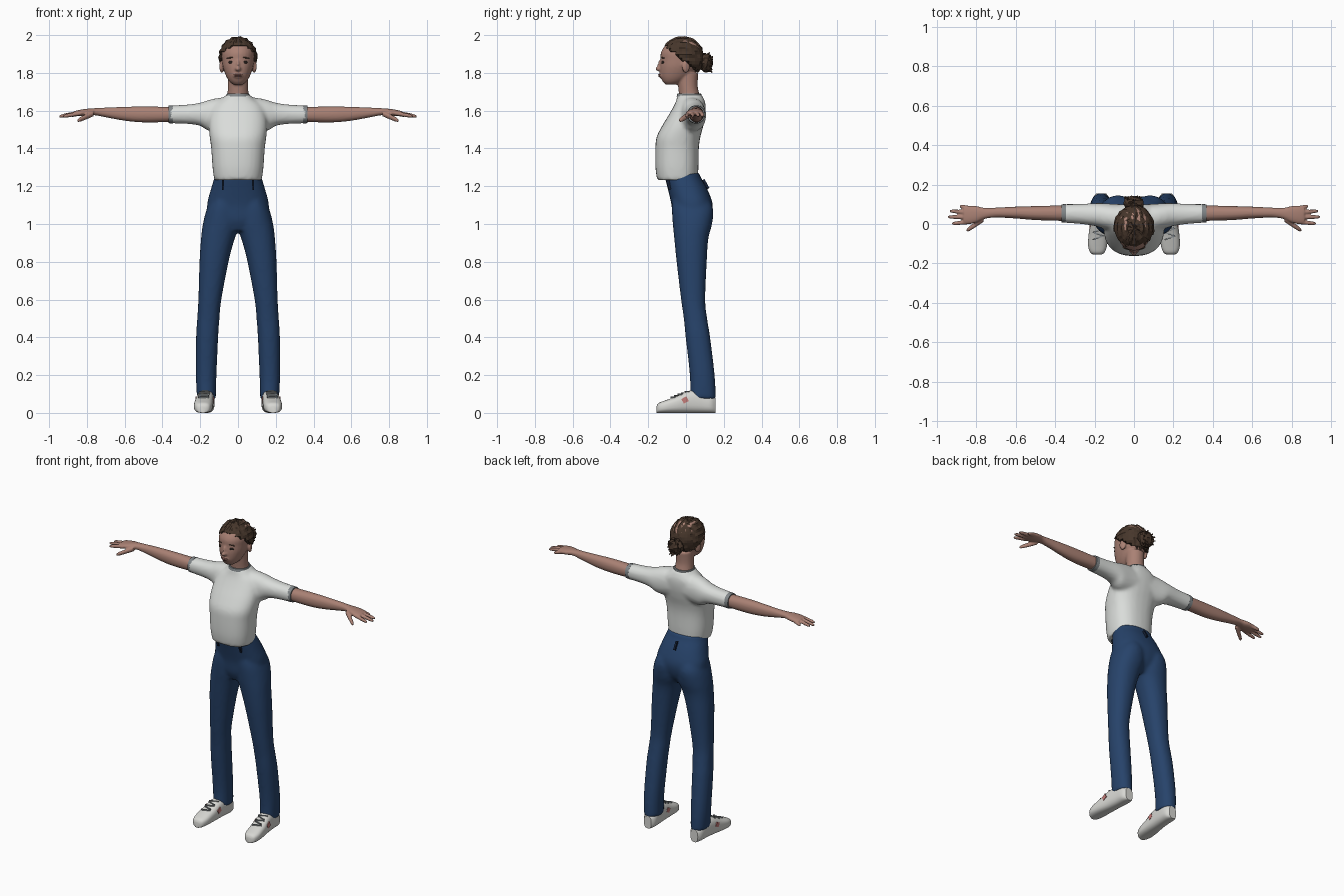
import bpy, bmesh, math, random
from mathutils import Vector, Matrix

if "Cube" in bpy.data.objects:
    bpy.data.objects.remove(bpy.data.objects["Cube"])

random.seed(4)


def material(name, rgb):
    m = bpy.data.materials.new(name)
    m.diffuse_color = (*rgb, 1)
    m.use_nodes = True
    m.node_tree.nodes["Principled BSDF"].inputs["Base Color"].default_value = m.diffuse_color
    return m


SKIN = material("skin", (0.40, 0.22, 0.175))
LIP = material("lips", (0.27, 0.12, 0.10))
DARK = material("dark_eye", (0.02, 0.014, 0.012))
HAIR = material("brown_hair", (0.062, 0.037, 0.024))
SHIRT = material("white_cotton", (0.70, 0.72, 0.70))
TRIM = material("grey_trim", (0.22, 0.24, 0.25))
DENIM = material("blue_denim", (0.02, 0.056, 0.145))
NAVY = material("dark_navy", (0.007, 0.014, 0.035))
SHOE = material("shoe_white", (0.68, 0.68, 0.65))
PINK = material("pink_accent", (0.55, 0.20, 0.19))


def smooth_rings(rings, steps):
    """Catmull-Rom interpolation between cross-sections."""
    out = []
    for i in range(len(rings) - 1):
        p = [rings[max(i - 1, 0)], rings[i], rings[i + 1], rings[min(i + 2, len(rings) - 1)]]
        for k in range(steps):
            t = k / steps
            out.append([0.5 * (2 * b + (c - a) * t + (2 * a - 5 * b + 4 * c - d) * t * t
                               + (3 * b - a - 3 * c + d) * t ** 3) for a, b, c, d in zip(*p)])
    return out + [list(rings[-1])]


def loft(bm, rings, axis="z", side=1, power=2.0, n=28, steps=4):
    """Each ring: position on axis, then min and max on the two other axes."""
    loops = []
    for pos, a0, a1, b0, b1 in smooth_rings(rings, steps):
        loop = []
        for k in range(n):
            t = 2 * math.pi * k / n
            c, s = math.cos(t), math.sin(t)
            a = (a0 + a1) / 2 + (a1 - a0) / 2 * math.copysign(abs(c) ** (2 / power), c)
            b = (b0 + b1) / 2 + (b1 - b0) / 2 * math.copysign(abs(s) ** (2 / power), s)
            x, y, z = {"z": (a, b, pos), "x": (pos, a, b), "y": (a, pos, b)}[axis]
            loop.append(bm.verts.new((x * side, y, z)))
        loops.append(loop)
    for l0, l1 in zip(loops, loops[1:]):
        for k in range(n):
            bm.faces.new((l0[k], l0[(k + 1) % n], l1[(k + 1) % n], l1[k]))
    bm.faces.new(loops[0])
    bm.faces.new(loops[-1])


def centred(rings):
    """Rings given as z, half width, y front, y back."""
    return [(z, -w, w, f, b) for z, w, f, b in rings]


def ball(bm, centre, radii, rot=None, detail=12):
    m = Matrix.Translation(centre) @ (rot or Matrix()) @ Matrix.Diagonal((*radii, 1))
    return bmesh.ops.create_uvsphere(bm, u_segments=detail * 2, v_segments=detail, radius=1, matrix=m)["verts"]


def box(bm, centre, size, rot=None):
    m = Matrix.Translation(centre) @ (rot or Matrix()) @ Matrix.Diagonal((*size, 1))
    bmesh.ops.create_cube(bm, size=1, matrix=m)


def finish(name, bm, mat, voxel=0, smooth=True, relax=4):
    bmesh.ops.recalc_face_normals(bm, faces=bm.faces[:])
    me = bpy.data.meshes.new(name)
    bm.to_mesh(me)
    bm.free()
    me.materials.append(mat)
    for p in me.polygons:
        p.use_smooth = smooth
    if smooth:
        me.set_sharp_from_angle(angle=math.radians(50))
    ob = bpy.data.objects.new(name, me)
    bpy.context.collection.objects.link(ob)
    if voxel:  # fuse overlapping volumes into one skin
        r = ob.modifiers.new("fuse", "REMESH")
        r.mode, r.voxel_size, r.use_smooth_shade = "VOXEL", voxel, True
        s = ob.modifiers.new("relax", "SMOOTH")
        s.factor, s.iterations = 0.5, relax
    return ob


# Shirt: torso with both sleeves
bm = bmesh.new()
loft(bm, centred([(1.232, .126, -.153, .062), (1.30, .135, -.162, .066), (1.40, .142, -.162, .068),
                  (1.46, .15, -.156, .076), (1.52, .155, -.126, .092), (1.58, .15, -.09, .103),
                  (1.63, .13, -.062, .104), (1.66, .09, -.05, .096), (1.686, .06, -.044, .082)]), power=2.4)
for s in (1, -1):
    loft(bm, [(.04, -.04, .10, 1.50, 1.665), (.10, -.036, .102, 1.49, 1.668), (.16, -.022, .106, 1.495, 1.655),
              (.20, -.01, .106, 1.52, 1.642), (.27, .0, .102, 1.53, 1.632), (.365, .007, .101, 1.533, 1.627)],
         "x", s, 2.2)
finish("shirt", bm, SHIRT, 0.011)

# Grey collar and sleeve cuffs
bm = bmesh.new()
loft(bm, centred([(1.674, .064, -.05, .084), (1.690, .059, -.046, .08)]), power=2.2, steps=1)
finish("collar", bm, TRIM)
for s, label in ((1, "left"), (-1, "right")):
    bm = bmesh.new()
    loft(bm, [(.345, .007, .101, 1.532, 1.628), (.369, .009, .1, 1.534, 1.626)], "x", s, 2.2, steps=1)
    finish(label + "_cuff", bm, TRIM)

# Trousers: hips with both legs
bm = bmesh.new()
loft(bm, centred([(.965, .07, -.045, .09), (1.02, .15, -.068, .128), (1.10, .164, -.077, .142),
                  (1.18, .145, -.095, .115), (1.25, .124, -.112, .077), (1.272, .12, -.11, .073)]), power=2.3)
for s in (1, -1):
    loft(bm, [(.075, .117, .217, .022, .158), (.2, .114, .223, .02, .152), (.4, .105, .222, -.002, .128),
              (.5, .098, .216, -.012, .112), (.6, .088, .21, -.026, .102), (.8, .05, .204, -.05, .11),
              (.92, .018, .196, -.062, .118), (1.0, -.01, .186, -.07, .138), (1.08, -.005, .165, -.075, .144),
              (1.15, .01, .13, -.07, .11)], "z", s, 2.2)
finish("trousers", bm, DENIM, 0.011)

# Belt loops
bm = bmesh.new()
for x, y in ((.08, -.09), (-.08, -.09), (0, .103)):
    box(bm, (x, y, 1.21), (.012, .018, .055), Matrix.Rotation(.3 if y < 0 else .5, 4, "X"))
finish("belt_loops", bm, NAVY, smooth=False)

# Arms with palm, fingers and thumb
fingers = [(.080, 1.587, .885, .090, 1.573), (.058, 1.590, .936, .066, 1.573),
           (.034, 1.590, .946, .036, 1.570), (.011, 1.587, .925, .002, 1.570)]
for s, label in ((1, "left"), (-1, "right")):
    bm = bmesh.new()
    loft(bm, [(.30, .018, .092, 1.545, 1.618), (.37, .016, .094, 1.54, 1.62), (.5, .02, .091, 1.538, 1.622),
              (.6, .028, .088, 1.547, 1.62), (.7, .033, .083, 1.565, 1.616), (.76, .026, .082, 1.576, 1.613),
              (.80, .008, .091, 1.573, 1.61), (.84, .0, .093, 1.571, 1.604), (.866, .005, .086, 1.575, 1.598)],
         "x", s, 2.2)
    for x0, r, (y0, z0, x1, y1, z1) in [(.83, .0105, f) for f in fingers] + [(.765, .014, (.025, 1.585, .85, -.033, 1.547))]:
        rings = []
        for t, k in ((0, 1.1), (.45, 1.05), (.85, .9), (1, .5)):
            y, z = y0 + (y1 - y0) * t, z0 + (z1 - z0) * t
            rings.append((x0 + (x1 - x0) * t, y - r * k, y + r * k, z - r * k, z + r * k))
        loft(bm, rings, "x", s, n=12, steps=2)
    finish(label + "_arm", bm, SKIN, 0.005, relax=2)

# Head with neck, nose and ears
bm = bmesh.new()
loft(bm, centred([(1.738, .026, -.108, -.04), (1.755, .046, -.124, -.01), (1.785, .064, -.136, .03),
                  (1.83, .08, -.139, .065), (1.87, .086, -.135, .08), (1.91, .088, -.132, .085),
                  (1.95, .075, -.105, .07), (1.98, .045, -.06, .03)]), power=2.1)
loft(bm, centred([(1.63, .07, -.035, .08), (1.68, .057, -.037, .072), (1.73, .054, -.042, .062),
                  (1.80, .055, -.05, .065)]))
ball(bm, (0, -.142, 1.822), (.015, .020, .013))
ball(bm, (0, -.134, 1.845), (.009, .016, .032), Matrix.Rotation(-.25, 4, "X"))
ball(bm, (0, -.130, 1.786), (.028, .014, .014))
for s in (1, -1):
    ball(bm, (s * .086, .0, 1.833), (.011, .022, .034), Matrix.Rotation(s * .35, 4, "Z"))
finish("head", bm, SKIN, 0.006, relax=2)

# Eyes, brows and lips
bm = bmesh.new()
for s in (1, -1):
    ball(bm, (s * .037, -.122, 1.856), (.016, .008, .008), Matrix.Rotation(s * .25, 4, "Z"), 8)
finish("eyes", bm, DARK)
bm = bmesh.new()
for s in (1, -1):
    ball(bm, (s * .04, -.122, 1.880), (.021, .006, .0035),
         Matrix.Rotation(s * .3, 4, "Z") @ Matrix.Rotation(s * .12, 4, "Y"), 6)
finish("eyebrows", bm, HAIR)
bm = bmesh.new()
ball(bm, (0, -.139, 1.790), (.024, .008, .004), detail=6)
ball(bm, (0, -.138, 1.782), (.019, .008, .005), detail=6)
finish("lips", bm, LIP)

# Hair cap: ridged strands, tucked inside the head below the hairline
bm = bmesh.new()
centre = Vector((0, -.02, 1.88))
for v in ball(bm, centre, (.103, .116, .112), detail=20):
    d = v.co - centre
    ridge = 1 + .025 * math.sin(22 * math.atan2(v.co.x, v.co.z - 1.86)) + random.uniform(-.025, .02)
    line = 1.845 - .75 * v.co.y + random.uniform(-.006, .006)
    v.co = centre + d * (ridge if v.co.z > line else .6)
finish("hair_cap", bm, HAIR, smooth=False)

# Gathered hair at the back with loose ends
bm = bmesh.new()
for v in ball(bm, (0, .105, 1.855), (.05, .036, .05), detail=9):
    v.co += Vector([random.uniform(-.006, .006) for _ in range(3)])
for k in range(20):
    a = 2 * math.pi * k / 20 + random.uniform(-.2, .2)
    d = Vector((.9 * math.cos(a), random.uniform(.4, 1.1), math.sin(a))).normalized()
    length = random.uniform(.05, .068)
    m = Matrix.Translation(Vector((0, .098, 1.85)) + d * length * .6) @ d.to_track_quat("Z", "Y").to_matrix().to_4x4()
    bmesh.ops.create_cone(bm, cap_ends=True, segments=5, radius1=.015, radius2=.003, depth=length * .8, matrix=m)
finish("hair_bun", bm, HAIR, smooth=False)

# Shoes with laces and side patches
for s, label in ((1, "left"), (-1, "right")):
    bm = bmesh.new()
    sections = [(-.156, .186, .018, .035), (-.145, .186, .036, .052), (-.11, .185, .048, .066),
                (-.05, .181, .049, .088), (.02, .174, .046, .118), (.08, .169, .044, .115),
                (.13, .167, .041, .095), (.155, .167, .026, .08)]
    loft(bm, [(y, x - w, x + w, 0, h) for y, x, w, h in sections], "y", s, 2.7)
    finish(label + "_shoe", bm, SHOE)
    bm = bmesh.new()
    for k in range(5):
        t = k / 4
        box(bm, (s * (.183 - .007 * t), -.07 + .075 * t, .083 + .03 * t), (.058, .007, .007),
            Matrix.Rotation(.35 * (-1) ** k, 4, "Z"))
    finish(label + "_laces", bm, TRIM, smooth=False)
    bm = bmesh.new()
    for q in (1, -1):
        box(bm, (s * (.177 + q * .0455), -.005, .068), (.007, .03, .028), Matrix.Rotation(.5, 4, "X"))
    finish(label + "_shoe_patches", bm, PINK, smooth=False)
